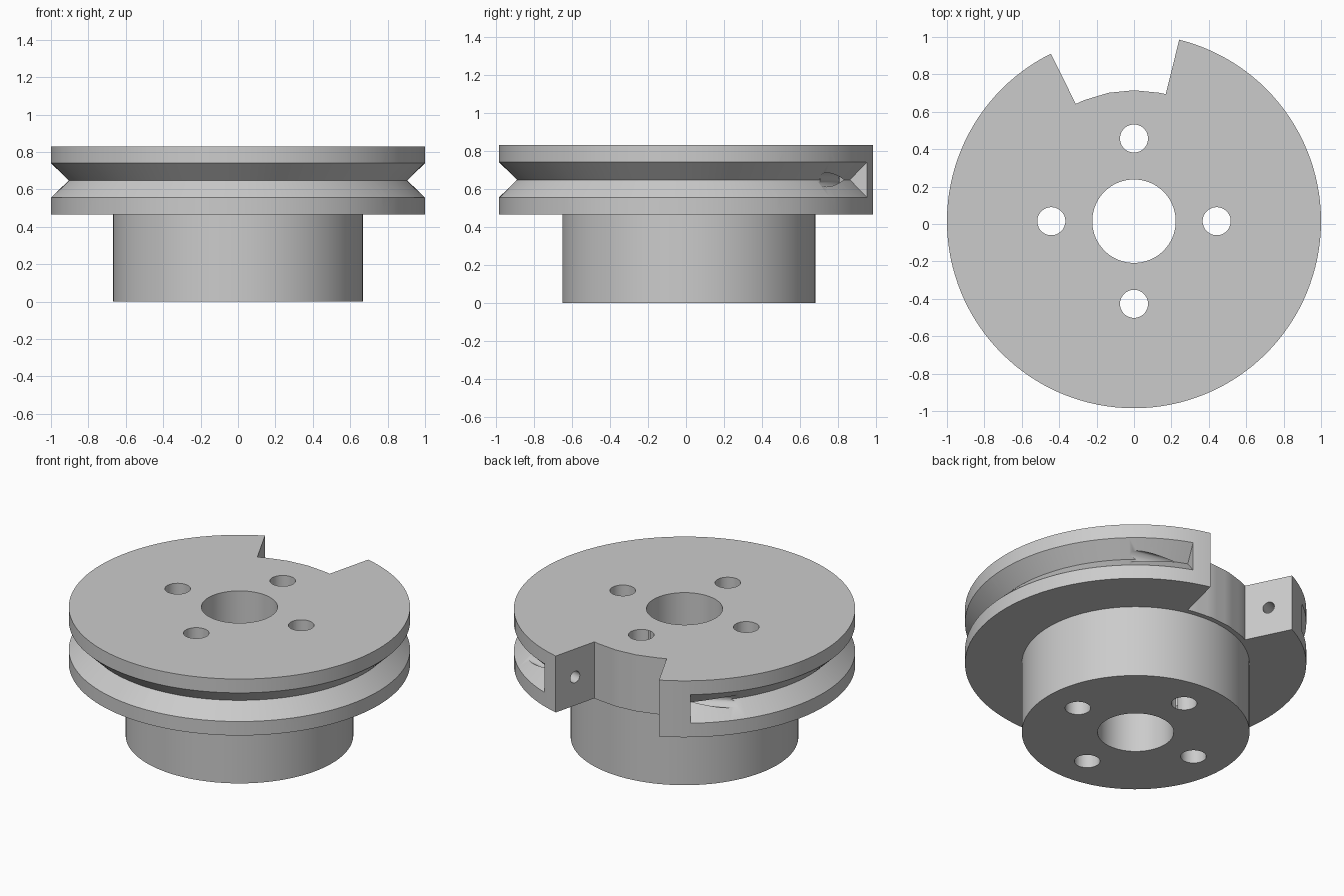
import bpy, bmesh, math
from mathutils import Vector, Matrix

CY = 0.015                      # wheel axis offset in y
TOP, RIM_BOTTOM, MID = 0.83, 0.465, 0.648
NOTCH = (76.0, 116.4)           # notch walls, degrees
GROOVE = (127.0, 429.7)         # groove ends, degrees

cube = bpy.data.objects.get("Cube")
if cube:
    bpy.data.objects.remove(cube, do_unlink=True)

grey = bpy.data.materials.new("plain_grey")
grey.use_nodes = True
colour = (0.6, 0.6, 0.6, 1)
grey.diffuse_color = colour
grey.node_tree.nodes["Principled BSDF"].inputs["Base Color"].default_value = colour


def make_object(name, bm):
    bmesh.ops.recalc_face_normals(bm, faces=bm.faces)
    mesh = bpy.data.meshes.new(name)
    bm.to_mesh(mesh)
    bm.free()
    mesh.materials.append(grey)
    obj = bpy.data.objects.new(name, mesh)
    bpy.context.collection.objects.link(obj)
    return obj


def revolve(name, profile, angles, closed=False):
    """Sweep a closed (radius, z) profile through angles in degrees."""
    bm = bmesh.new()
    rings = [[bm.verts.new((r * math.cos(math.radians(a)),
                            CY + r * math.sin(math.radians(a)), z))
              for r, z in profile] for a in angles]
    pairs = list(zip(rings, rings[1:]))
    if closed:
        pairs.append((rings[-1], rings[0]))
    n = len(profile)
    for p, q in pairs:
        for i in range(n):
            j = (i + 1) % n
            bm.faces.new((p[i], p[j], q[j], q[i]))
    if not closed:
        bm.faces.new(rings[0])
        bm.faces.new(rings[-1])
    return make_object(name, bm)


def rod(name, start, end, radius, sides):
    """Cylinder between two points."""
    start, end = Vector(start), Vector(end)
    axis = end - start
    matrix = (Matrix.Translation((start + end) / 2)
              @ axis.to_track_quat('Z', 'Y').to_matrix().to_4x4())
    bm = bmesh.new()
    bmesh.ops.create_cone(bm, cap_ends=True, segments=sides, radius1=radius,
                          radius2=radius, depth=axis.length, matrix=matrix)
    return make_object(name, bm)


# Wheel body: rim, hub and central bore in one turned profile
body = revolve("grooved_wheel",
               [(0.223, 0), (0.667, 0), (0.667, RIM_BOTTOM), (1, RIM_BOTTOM),
                (1, TOP), (0.223, TOP)],
               [i * 360 / 128 for i in range(128)], closed=True)

cutters = []

# V groove around the rim, stopping short of the notch
step = 360 / 128
first = math.ceil(GROOVE[0] / step)
last = math.floor(GROOVE[1] / step)
groove_angles = [GROOVE[0]] + [i * step for i in range(first, last + 1)] + [GROOVE[1]]
cutters.append(revolve("groove_cutter",
                       [(0.905, MID), (1.095, MID - 0.185), (1.095, MID + 0.185)],
                       groove_angles))

# Notch through the rim, with radial walls
cutters.append(revolve("notch_cutter",
                       [(0.7, 0.3), (1.2, 0.3), (1.2, 1), (0.7, 1)],
                       [NOTCH[0], 78.75, 90, 101.25, 112.5, NOTCH[1]]))

# Four bolt holes
for k in range(4):
    a = k * math.pi / 2
    x, y = 0.442 * math.cos(a), CY + 0.442 * math.sin(a)
    cutters.append(rod("bolt_hole_cutter", (x, y, -0.1), (x, y, 1), 0.075, 48))

# Cord holes running from each notch wall out into the groove
for angle, side in ((NOTCH[0], -1), (NOTCH[1], 1)):
    a = math.radians(angle)
    radial = Vector((math.cos(a), math.sin(a), 0))
    tangent = Vector((-math.sin(a), math.cos(a), 0)) * side
    base = Vector((0, CY, MID)) + radial * 0.85
    cutters.append(rod("cord_hole_cutter", base - tangent * 0.1,
                       base + tangent * 0.5, 0.037, 24))

# Cut everything out and bake the result
for cutter in cutters:
    cutter.hide_render = True
    mod = body.modifiers.new(cutter.name, 'BOOLEAN')
    mod.operation = 'DIFFERENCE'
    mod.solver = 'EXACT'
    mod.object = cutter
graph = bpy.context.evaluated_depsgraph_get()
baked = bpy.data.meshes.new_from_object(body.evaluated_get(graph))
body.modifiers.clear()
body.data = baked
for cutter in cutters:
    bpy.data.objects.remove(cutter, do_unlink=True)

# Smooth shading with crisp edges
bpy.ops.object.select_all(action='DESELECT')
body.select_set(True)
bpy.context.view_layer.objects.active = body
bpy.ops.object.shade_smooth_by_angle(angle=math.radians(30))
